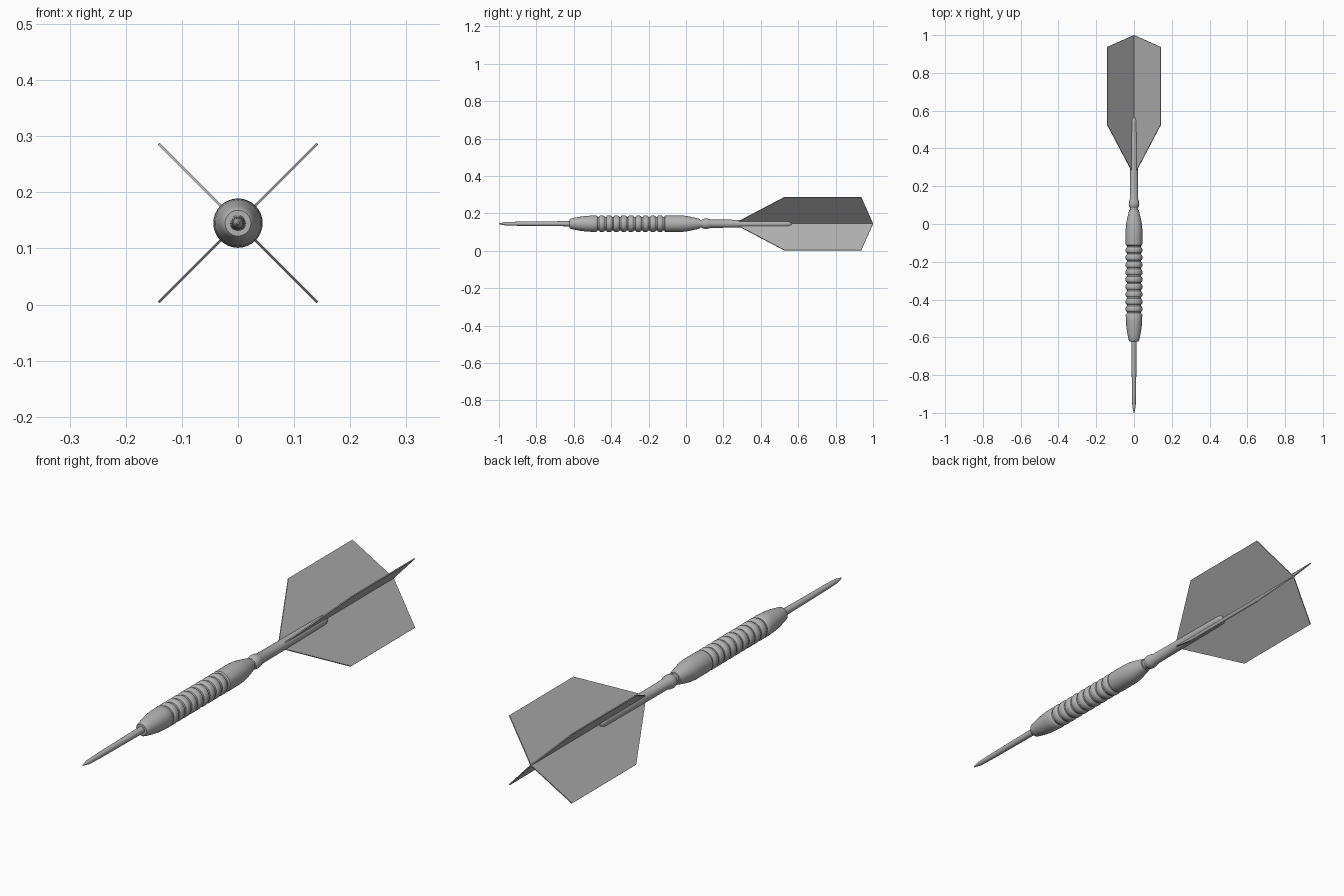
import bpy, bmesh, math

if "Cube" in bpy.data.objects:
    bpy.data.objects.remove(bpy.data.objects["Cube"])

AXIS_Z = 0.145

grey = bpy.data.materials.new("plain_grey")
grey.use_nodes = True
COLOUR = (0.45, 0.45, 0.45, 1)
grey.diffuse_color = COLOUR
grey.node_tree.nodes["Principled BSDF"].inputs["Base Color"].default_value = COLOUR


def finish(name, bm):
    bmesh.ops.recalc_face_normals(bm, faces=bm.faces)
    mesh = bpy.data.meshes.new(name)
    bm.to_mesh(mesh)
    bm.free()
    mesh.materials.append(grey)
    obj = bpy.data.objects.new(name, mesh)
    bpy.context.collection.objects.link(obj)
    obj.location.z = AXIS_Z
    return obj


def lathe(name, profile, sides=32):
    """Turn (y, radius) points around the long axis, with closed ends."""
    bm = bmesh.new()
    rings = []
    for y, r in profile:
        angles = [2 * math.pi * i / sides for i in range(sides)]
        rings.append([bm.verts.new((r * math.cos(a), y, r * math.sin(a))) for a in angles])
    for a, b in zip(rings, rings[1:]):
        for i in range(sides):
            j = (i + 1) % sides
            bm.faces.new((a[i], a[j], b[j], b[i]))
    bm.faces.new(rings[0])
    bm.faces.new(rings[-1])
    obj = finish(name, bm)
    bpy.ops.object.select_all(action="DESELECT")
    obj.select_set(True)
    bpy.context.view_layer.objects.active = obj
    bpy.ops.object.shade_smooth_by_angle(angle=math.radians(35))
    return obj


# Needle point
lathe("point", [(-1, 0.002), (-0.965, 0.009), (-0.9, 0.011), (-0.8, 0.012), (-0.61, 0.014)], 20)

# Barrel with a row of turned grip rings
barrel = [(-0.622, 0.023), (-0.617, 0.027), (-0.6, 0.031), (-0.57, 0.037),
          (-0.54, 0.041), (-0.51, 0.043), (-0.48, 0.044), (-0.476, 0.042)]
RINGS, START, PITCH = 9, -0.476, 0.039
for i in range(RINGS):
    y = START + i * PITCH
    for step, r in ((0.1, 0.037), (0.28, 0.037), (0.36, 0.042), (0.46, 0.044),
                    (0.82, 0.044), (0.95, 0.042)):
        barrel.append((y + step * PITCH, r))
barrel += [(-0.122, 0.037), (-0.116, 0.037), (-0.112, 0.043), (-0.106, 0.044), (-0.03, 0.044),
           (0.0, 0.042), (0.03, 0.036), (0.06, 0.029), (0.074, 0.025), (0.076, 0.018)]
lathe("barrel", barrel)

# Shaft with its waisted collar and pinched tail
lathe("shaft", [(0.06, 0.021), (0.085, 0.021), (0.092, 0.026), (0.105, 0.028),
                (0.122, 0.026), (0.132, 0.022), (0.28, 0.021), (0.53, 0.019),
                (0.55, 0.018), (0.565, 0.009)], 24)

# Four crossed flights
OUTLINE = [(0.0, 0.26), (0.021, 0.285), (0.2, 0.525), (0.2, 0.937), (0.0, 1.0)]
HALF = 0.0022
for n, name in enumerate(("upper_left", "upper_right", "lower_right", "lower_left")):
    bm = bmesh.new()
    sides = [[bm.verts.new((x, y, s * HALF)) for x, y in OUTLINE] for s in (-1, 1)]
    for side in sides:
        bm.faces.new(side)
    for i in range(len(OUTLINE)):
        j = (i + 1) % len(OUTLINE)
        bm.faces.new((sides[0][i], sides[0][j], sides[1][j], sides[1][i]))
    flight = finish("flight_" + name, bm)
    flight.rotation_euler.y = -math.radians(45 + 90 * n)
